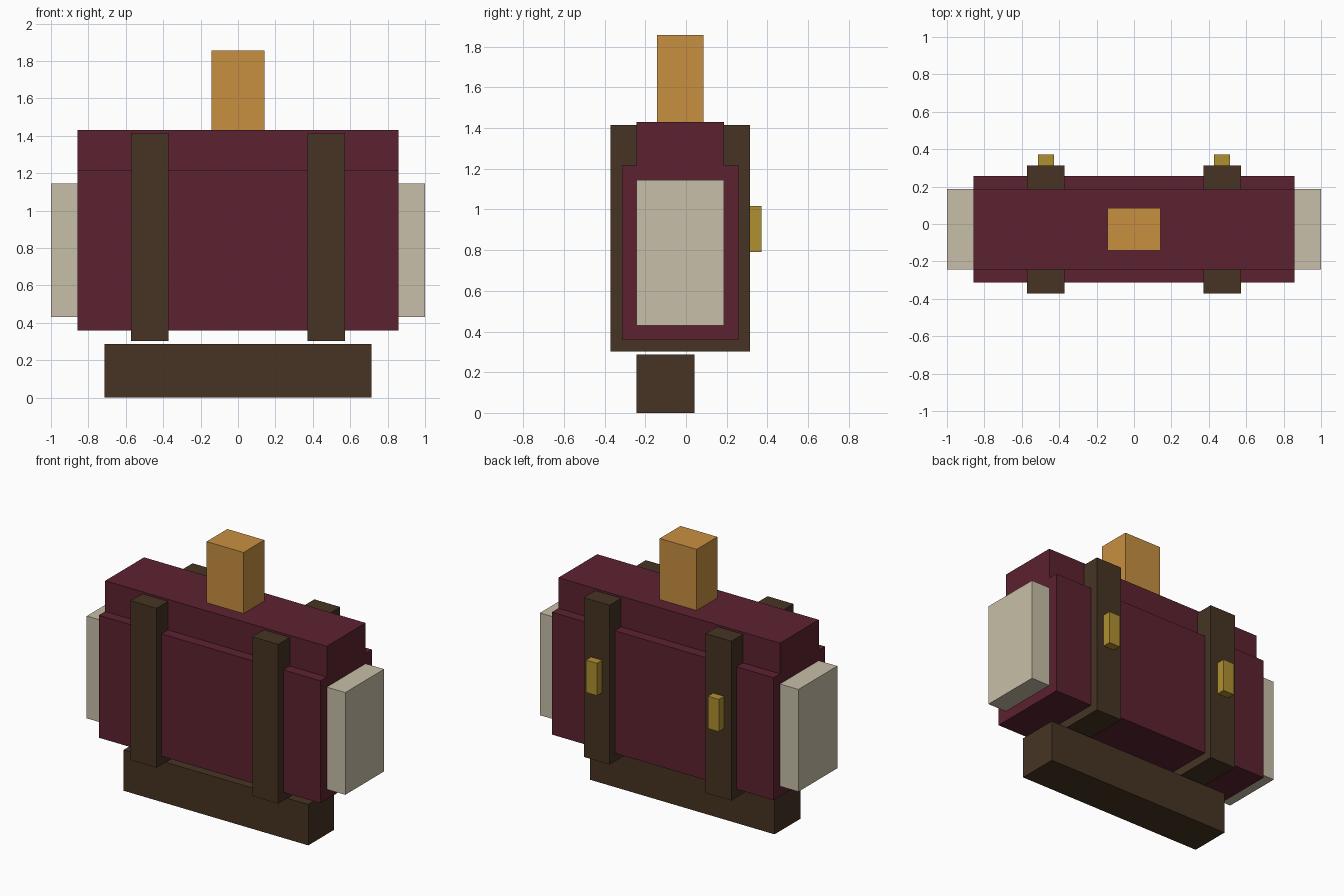
import bpy
from mathutils import Vector

default = bpy.data.objects.get("Cube")
if default:
    bpy.data.objects.remove(default, do_unlink=True)


def srgb(hex_code):
    """Linear RGBA from a hex colour."""
    values = [int(hex_code[i:i + 2], 16) / 255 for i in (0, 2, 4)]
    return [v / 12.92 if v <= 0.04045 else ((v + 0.055) / 1.055) ** 2.4 for v in values] + [1]


def material(name, hex_code):
    mat = bpy.data.materials.new(name)
    mat.use_nodes = True
    colour = srgb(hex_code)
    mat.diffuse_color = colour
    mat.node_tree.nodes["Principled BSDF"].inputs["Base Color"].default_value = colour
    return mat


def box(name, mat, x, y, z):
    """Box spanning the given (min, max) range on each axis."""
    low, high = (Vector(corner) for corner in zip(x, y, z))
    bpy.ops.mesh.primitive_cube_add(size=1)
    obj = bpy.context.object
    obj.name = obj.data.name = name
    for vert in obj.data.vertices:
        vert.co = (low + high) / 2 + vert.co * (high - low)
    obj.data.materials.append(mat)
    return obj


maroon = material("maroon cloth", "5c2230")
leather = material("dark brown leather", "463423")
canvas = material("beige canvas", "c8bfa8")
wood = material("orange tan", "c89040")
brass = material("brass", "b09030")

# Main bag and its narrower lid
box("bag_body", maroon, (-0.857, 0.857), (-0.314, 0.257), (0.36, 1.216))
box("bag_lid", maroon, (-0.857, 0.857), (-0.243, 0.186), (1.216, 1.43))

# Roll below and block on top
box("bottom_roll", leather, (-0.714, 0.714), (-0.243, 0.041), (0, 0.286))
box("top_block", wood, (-0.143, 0.143), (-0.143, 0.086), (1.43, 1.857))

# Side pockets, straps and buckles, one per side
for side, sign in (("left", 1), ("right", -1)):
    def span(a, b):
        return sorted((sign * a, sign * b))

    box(side + "_pocket", canvas, span(0.857, 1), (-0.243, 0.186), (0.43, 1.145))
    box(side + "_strap", leather, span(0.371, 0.571), (-0.371, 0.314), (0.302, 1.416))
    box(side + "_buckle", brass, span(0.429, 0.514), (0.314, 0.371), (0.79, 1.016))
